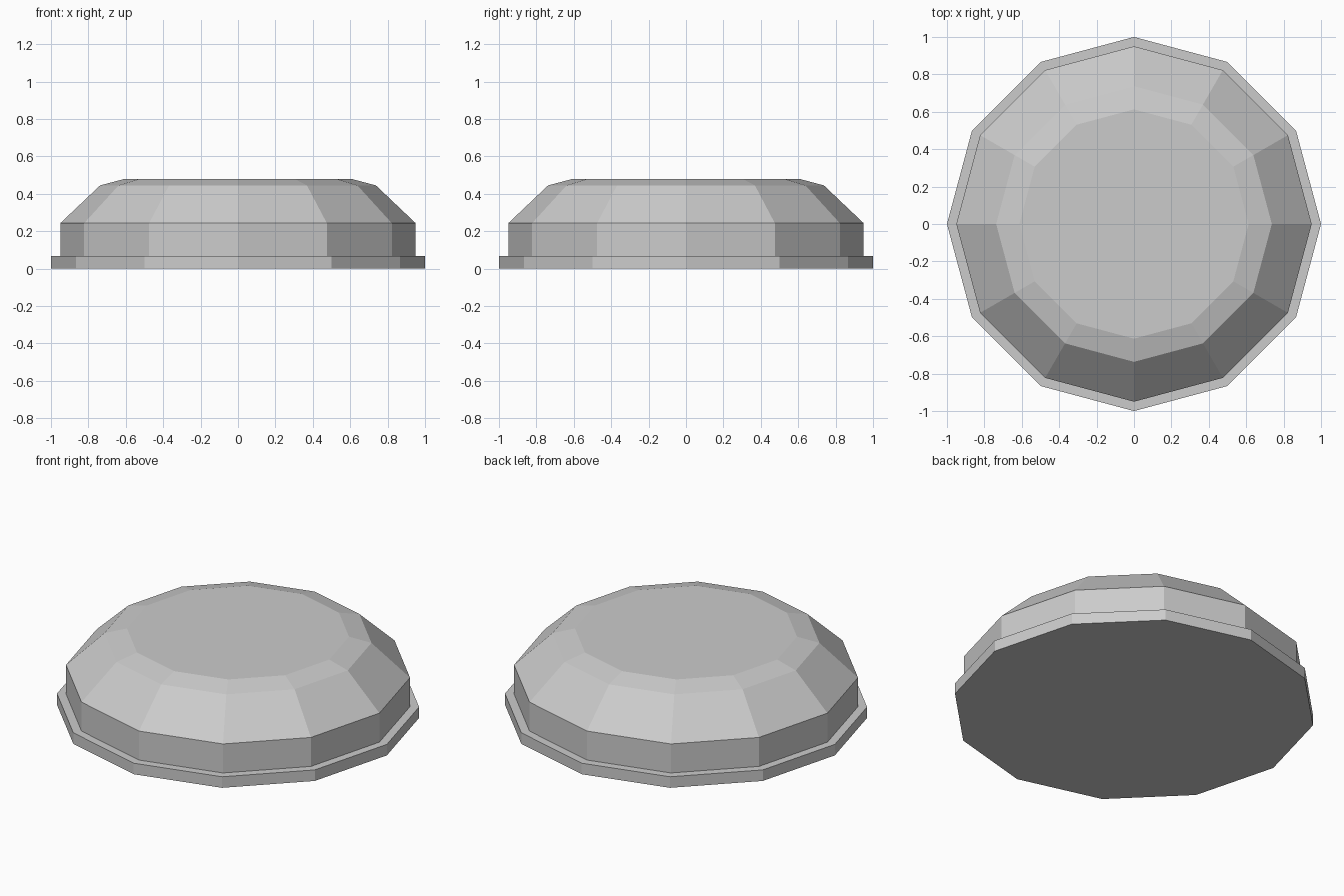
import bpy, bmesh
from math import cos, sin, pi

if "Cube" in bpy.data.objects:
    bpy.data.objects.remove(bpy.data.objects["Cube"])

SIDES = 12

def lathe(name, profile):
    """Closed flat-faced solid from (radius, height) rings."""
    bm = bmesh.new()
    rings = [[bm.verts.new((r * cos(2 * pi * i / SIDES), r * sin(2 * pi * i / SIDES), z))
              for i in range(SIDES)] for r, z in profile]
    for lo, hi in zip(rings, rings[1:]):
        for i in range(SIDES):
            j = (i + 1) % SIDES
            bm.faces.new((lo[i], lo[j], hi[j], hi[i]))
    bm.faces.new(rings[0][::-1])
    bm.faces.new(rings[-1])
    bmesh.ops.recalc_face_normals(bm, faces=bm.faces)
    mesh = bpy.data.meshes.new(name)
    bm.to_mesh(mesh)
    bm.free()
    obj = bpy.data.objects.new(name, mesh)
    bpy.context.collection.objects.link(obj)
    return obj

# Base rim, upright wall, sloped shoulder and flat top in one stepped profile
lathe("domed_cap", [(1.0, 0.0), (1.0, 0.067), (0.95, 0.067), (0.95, 0.243),
                    (0.737, 0.445), (0.613, 0.478)])
